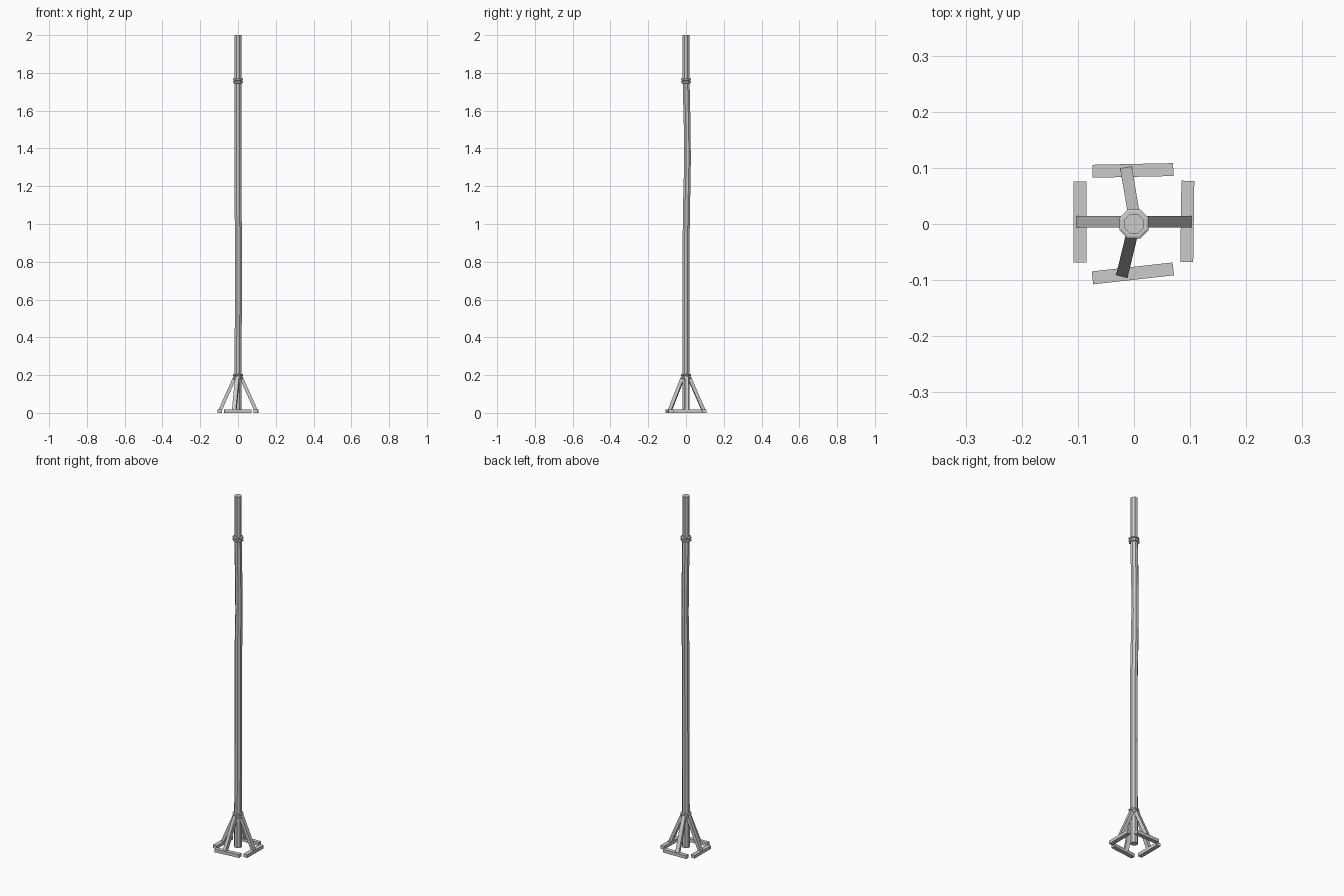
import bpy, bmesh, math
from mathutils import Vector, Matrix

if "Cube" in bpy.data.objects:
    bpy.data.objects.remove(bpy.data.objects["Cube"])


def finish(name, bm):
    bmesh.ops.recalc_face_normals(bm, faces=bm.faces[:])
    me = bpy.data.meshes.new(name)
    bm.to_mesh(me)
    bm.free()
    ob = bpy.data.objects.new(name, me)
    bpy.context.collection.objects.link(ob)
    return ob


def stacked(name, rings, sides=8):
    """Octagonal rod through rings of (x, y, z, radius)."""
    bm = bmesh.new()
    loops = []
    for x, y, z, r in rings:
        loops.append([bm.verts.new((x + r * math.cos((i + 0.5) * math.tau / sides),
                                    y + r * math.sin((i + 0.5) * math.tau / sides), z))
                      for i in range(sides)])
    for a, b in zip(loops, loops[1:]):
        for i in range(sides):
            j = (i + 1) % sides
            bm.faces.new((a[i], a[j], b[j], b[i]))
    bm.faces.new(loops[0][::-1])
    bm.faces.new(loops[-1])
    return finish(name, bm)


def beam(name, p, q, width, thick):
    """Square-cut timber running from p to q, its width kept horizontal."""
    p, q = Vector(p), Vector(q)
    d = (q - p).normalized()
    side = d.cross(Vector((0, 0, 1))).normalized()
    up = side.cross(d)
    m = Matrix((d * (q - p).length, side * width, up * thick)).transposed().to_4x4()
    m.translation = (p + q) / 2
    bm = bmesh.new()
    bmesh.ops.create_cube(bm, size=1, matrix=m)
    return finish(name, bm)


# slightly crooked main pole
stacked("pole", [(0, 0, 0.01, 0.020), (0, 0, 0.19, 0.020),
                 (0.002, 0, 0.60, 0.020), (0.002, 0.001, 0.95, 0.020),
                 (0, 0.004, 1.15, 0.020), (0, 0.008, 1.33, 0.019),
                 (0, 0.007, 1.48, 0.019), (0, 0.002, 1.70, 0.020),
                 (0, 0, 1.76, 0.019), (0, 0, 2.0, 0.019)])

# grooved collars
for name, z in (("lower_collar", 0.193), ("upper_collar", 1.758)):
    stacked(name, [(0, 0, z + dz, r) for dz, r in
                   ((-0.013, 0.024), (-0.011, 0.028), (-0.004, 0.028), (-0.001, 0.024),
                    (0.001, 0.024), (0.004, 0.028), (0.011, 0.028), (0.013, 0.024))])

# foot bars on the ground
feet = {"left": ((-0.096, -0.069), (-0.096, 0.076)),
        "right": ((0.094, -0.068), (0.096, 0.077)),
        "back": ((-0.074, 0.094), (0.070, 0.097)),
        "front": ((-0.074, -0.096), (0.070, -0.080))}
for name, (a, b) in feet.items():
    beam(name + "_foot", (*a, 0.009), (*b, 0.009), 0.023, 0.018)

# sloping braces from the lower collar down to each foot
braces = {"left": ((-0.016, 0.004), (-0.095, 0.004)),
          "right": ((0.016, 0.004), (0.095, 0.004)),
          "back": ((0, 0.016), (-0.013, 0.093)),
          "front": ((-0.003, -0.016), (-0.020, -0.086))}
for name, (a, b) in braces.items():
    beam(name + "_brace", (*a, 0.19), (*b, 0.013), 0.021, 0.018)
